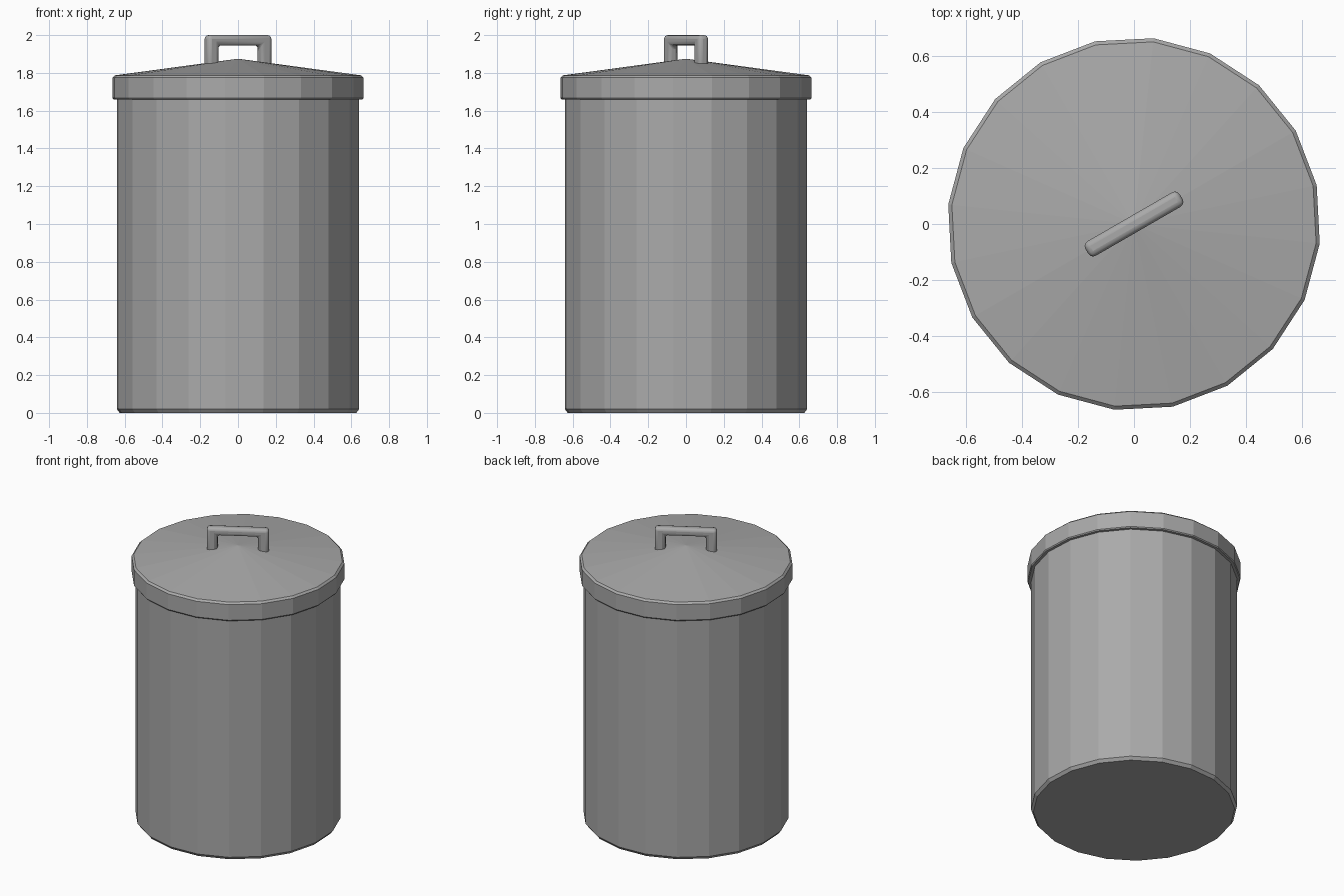
import bpy
import bmesh
from math import cos, sin, radians

if "Cube" in bpy.data.objects:
    bpy.data.objects.remove(bpy.data.objects["Cube"], do_unlink=True)

SIDES = 20
TURN = radians(30)

# Single grey metal
metal = bpy.data.materials.new("grey metal")
metal.use_nodes = True
grey = (0.4, 0.4, 0.4, 1.0)
metal.diffuse_color = grey
metal.node_tree.nodes["Principled BSDF"].inputs["Base Color"].default_value = grey


def finish(name, bm):
    bmesh.ops.recalc_face_normals(bm, faces=bm.faces)
    mesh = bpy.data.meshes.new(name)
    bm.to_mesh(mesh)
    bm.free()
    mesh.materials.append(metal)
    obj = bpy.data.objects.new(name, mesh)
    bpy.context.collection.objects.link(obj)
    obj.rotation_euler.z = TURN
    return obj


def lathe(name, profile):
    """Closed faceted solid from (radius, height) points, bottom to top."""
    bm = bmesh.new()
    step = radians(360 / SIDES)
    rings = []
    for r, z in profile:
        if r == 0:
            rings.append([bm.verts.new((0, 0, z))] * SIDES)
        else:
            rings.append([bm.verts.new((r * cos(i * step), r * sin(i * step), z))
                          for i in range(SIDES)])
    for low, high in zip(rings, rings[1:]):
        for i in range(SIDES):
            j = (i + 1) % SIDES
            corners = dict.fromkeys((low[i], low[j], high[j], high[i]))
            bm.faces.new(list(corners))
    return finish(name, bm)


# Bin body with a chamfered foot
lathe("bin_body", [(0, 0), (0.63, 0), (0.645, 0.02), (0.645, 1.7), (0, 1.7)])

# Overhanging lid: chamfered rim and shallow cone
lathe("lid", [(0, 1.66), (0.663, 1.66), (0.668, 1.667), (0.668, 1.775),
              (0.655, 1.787), (0, 1.875)])

# Lid handle: bracket outline extruded across, then rounded
half = [(0.128, 1.82), (0.128, 1.946), (0.195, 2.0), (0.195, 1.82)]
inner_x, foot_z = half[0]
inner_z = half[1][1]
outer_x, top_z = half[2]
outline = [(inner_x, foot_z), (inner_x, inner_z), (-inner_x, inner_z),
           (-inner_x, foot_z), (-outer_x, foot_z), (-outer_x, top_z),
           (outer_x, top_z), (outer_x, foot_z)]
bm = bmesh.new()
face = bm.faces.new([bm.verts.new((x, -0.03, z)) for x, z in outline])
extruded = bmesh.ops.extrude_face_region(bm, geom=[face])["geom"]
bmesh.ops.translate(bm, vec=(0, 0.06, 0),
                    verts=[v for v in extruded if isinstance(v, bmesh.types.BMVert)])
handle = finish("lid_handle", bm)
bevel = handle.modifiers.new("rounded edges", "BEVEL")
bevel.width = 0.02
bevel.segments = 3
bpy.ops.object.select_all(action="DESELECT")
handle.select_set(True)
bpy.context.view_layer.objects.active = handle
bpy.ops.object.shade_smooth_by_angle(angle=radians(40))
